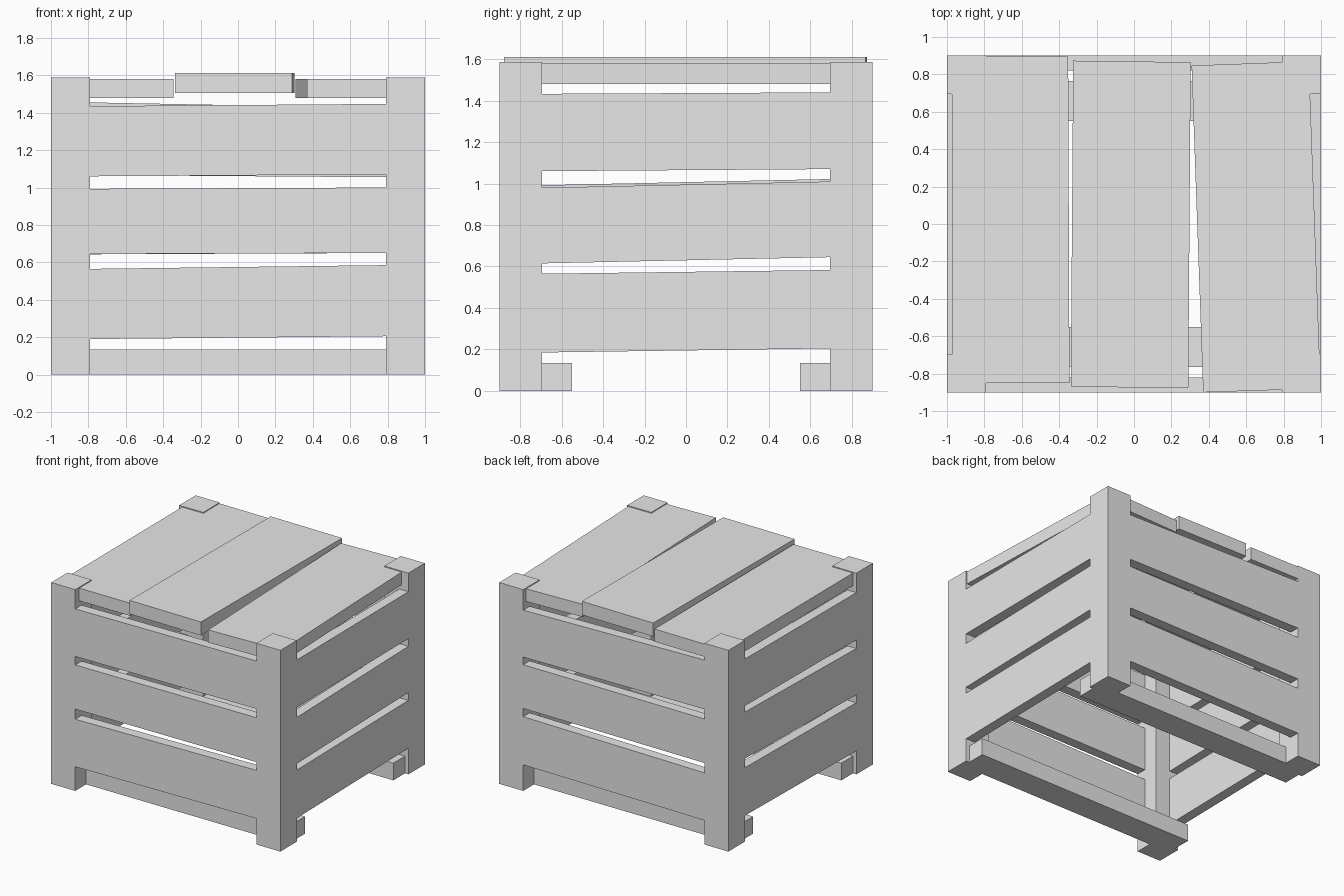
import bpy
import bmesh
from mathutils import Vector

cube = bpy.data.objects.get("Cube")
if cube:
    bpy.data.objects.remove(cube, do_unlink=True)

wood = bpy.data.materials.new("light_grey")
wood.use_nodes = True
wood.diffuse_color = (0.8, 0.8, 0.8, 1)
wood.node_tree.nodes["Principled BSDF"].inputs["Base Color"].default_value = (0.8, 0.8, 0.8, 1)


def plank(name, corners, depth):
    """Extrude a four-cornered outline along the depth vector."""
    bm = bmesh.new()
    face = bm.faces.new([bm.verts.new(c) for c in corners])
    ext = bmesh.ops.extrude_face_region(bm, geom=[face], use_keep_orig=True)
    verts = [v for v in ext["geom"] if isinstance(v, bmesh.types.BMVert)]
    bmesh.ops.translate(bm, verts=verts, vec=Vector(depth))
    bmesh.ops.recalc_face_normals(bm, faces=bm.faces)
    mesh = bpy.data.meshes.new(name)
    bm.to_mesh(mesh)
    bm.free()
    mesh.materials.append(wood)
    obj = bpy.data.objects.new(name, mesh)
    bpy.context.scene.collection.objects.link(obj)
    return obj


def flat_plank(name, outline, z0, z1):
    return plank(name, [(x, y, z0) for x, y in outline], (0, 0, z1 - z0))


def rect(x0, x1, y0, y1):
    return [(x0, y0), (x1, y0), (x1, y1), (x0, y1)]


W, D = 1.0, 0.9          # half width and half depth
PX, PY = 0.79, 0.695     # inner faces of the posts
T = 0.08                 # slat thickness

# Corner posts
for sx, side in ((1, "left"), (-1, "right")):
    for sy, end in ((-1, "front"), (1, "back")):
        flat_plank(f"{end}_{side}_post",
                   rect(sx * PX, sx * W, sy * PY, sy * D), 0, 1.587)

# Base rails
for sy, end in ((-1, "front"), (1, "back")):
    flat_plank(f"{end}_base_rail", rect(-0.97, 0.97, sy * 0.55, sy * 0.765), 0, 0.135)

# Slats, slightly crooked: bottom and top heights at the start and end
front = [(0.19, 0.205, 0.565, 0.585), (0.645, 0.65, 0.993, 1.0), (1.06, 1.07, 1.435, 1.447)]
back = [(0.19, 0.205, 0.565, 0.585), (0.643, 0.65, 0.99, 0.995), (1.067, 1.055, 1.455, 1.425)]
left = [(0.185, 0.205, 0.565, 0.583), (0.615, 0.645, 0.98, 1.01), (1.06, 1.07, 1.433, 1.44)]
right = [(0.185, 0.205, 0.565, 0.583), (0.627, 0.655, 0.992, 1.022), (1.06, 1.07, 1.433, 1.44)]

for name, rows, s in (("front", front, -1), ("back", back, 1)):
    for i, (b0, b1, t0, t1) in enumerate(rows, 1):
        y = s * D
        plank(f"{name}_slat_{i}", [(-PX, y, b0), (PX, y, b1), (PX, y, t1), (-PX, y, t0)],
              (0, -s * T, 0))
for name, rows, s in (("left", left, 1), ("right", right, -1)):
    for i, (b0, b1, t0, t1) in enumerate(rows, 1):
        x = s * W
        plank(f"{name}_slat_{i}", [(x, -PY, b0), (x, PY, b1), (x, PY, t1), (x, -PY, t0)],
              (-s * T, 0, 0))

# Lid boards, each set a little askew
flat_plank("right_lid_board", [(-0.97, -0.85), (-0.345, -0.85), (-0.352, 0.895), (-0.975, 0.9)],
           1.48, 1.58)
flat_plank("middle_lid_board", [(-0.338, -0.87), (0.29, -0.877), (0.303, 0.865), (-0.325, 0.873)],
           1.505, 1.612)
flat_plank("left_lid_board", [(0.37, -0.9), (0.998, -0.88), (0.935, 0.87), (0.308, 0.847)],
           1.48, 1.58)
